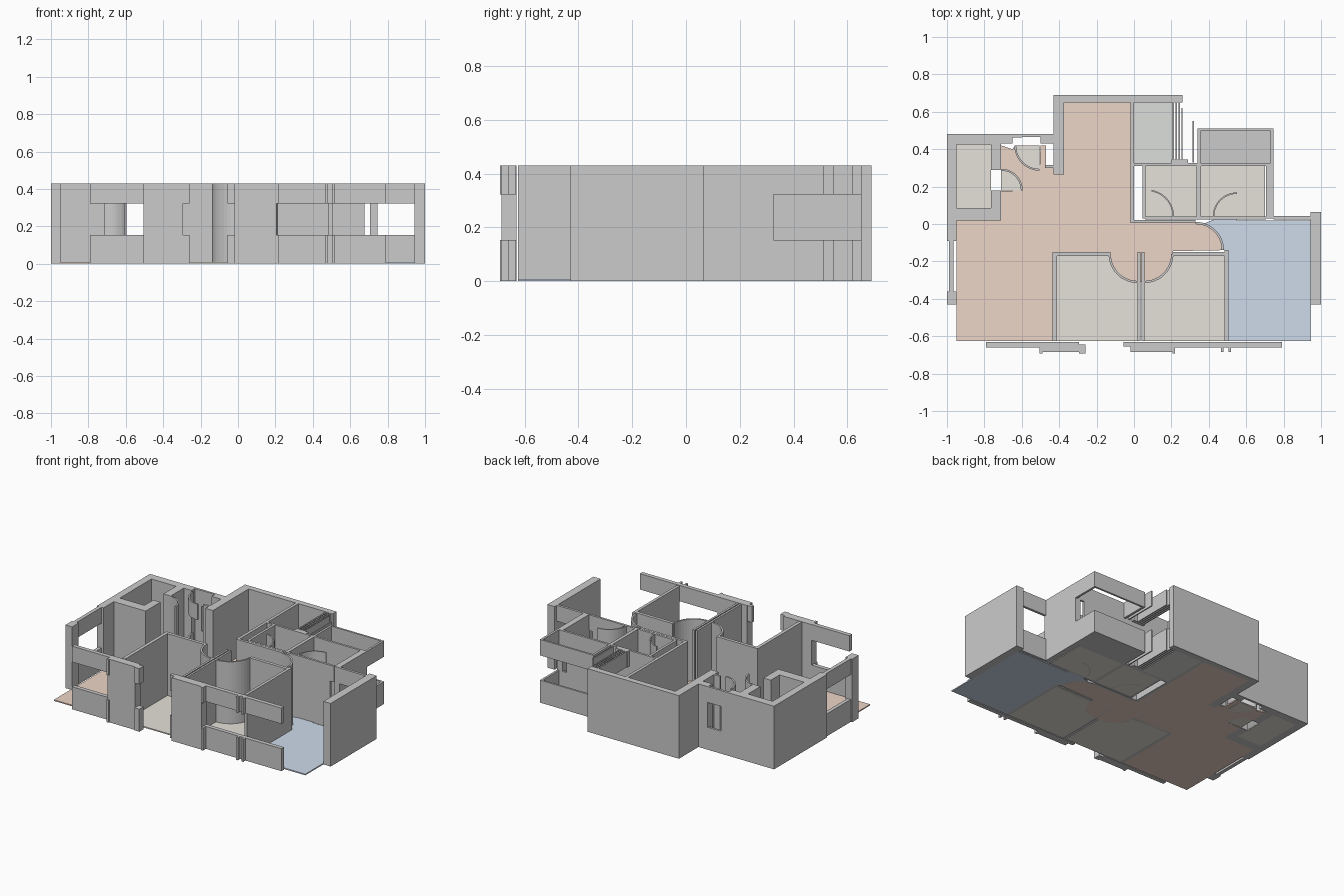
import bpy, bmesh
from math import cos, sin, radians

H = 0.43              # wall height
SILL, HEAD = 0.153, 0.322   # window opening
FLOOR = 0.008


def prism(bm, pts, z0, z1):
    """Extrude an outline straight up."""
    vs = [bm.verts.new((x, y, z0)) for x, y in pts]
    f = bm.faces.new(vs)
    top = bmesh.ops.extrude_face_region(bm, geom=[f])
    vt = [v for v in top["geom"] if isinstance(v, bmesh.types.BMVert)]
    bmesh.ops.translate(bm, verts=vt, vec=(0, 0, z1 - z0))


def finish(name, bm, color=None):
    bmesh.ops.recalc_face_normals(bm, faces=bm.faces)
    me = bpy.data.meshes.new(name)
    bm.to_mesh(me)
    bm.free()
    ob = bpy.data.objects.new(name, me)
    bpy.context.collection.objects.link(ob)
    if color:
        mat = bpy.data.materials.new(name + "_color")
        mat.diffuse_color = (*color, 1)
        me.materials.append(mat)
    return ob


def spans(window):
    return [(0, SILL), (HEAD, H)] if window else [(0, H)]


def walls(name, rects, window=False):
    """Rectangles (x0, x1, y0, y1), full height or split by a window opening."""
    bm = bmesh.new()
    for x0, x1, y0, y1 in rects:
        for z0, z1 in spans(window):
            prism(bm, [(x0, y0), (x1, y0), (x1, y1), (x0, y1)], z0, z1)
    finish(name, bm)


def arc(cx, cy, r, a0, a1, n=12):
    return [(cx + r * cos(radians(a0 + (a1 - a0) * i / n)),
             cy + r * sin(radians(a0 + (a1 - a0) * i / n))) for i in range(n + 1)]


def door(name, cx, cy, r, a0, a1, t=0.012, window=False):
    """Quarter-round door swing."""
    bm = bmesh.new()
    pts = arc(cx, cy, r + t / 2, a0, a1) + arc(cx, cy, r - t / 2, a1, a0)
    for z0, z1 in spans(window):
        prism(bm, pts, z0, z1)
    finish(name, bm)


def floor(name, pts, color):
    bm = bmesh.new()
    prism(bm, pts, 0, FLOOR)
    finish(name, bm, color)


def rect(x0, x1, y0, y1):
    return [(x0, y0), (x1, y0), (x1, y1), (x0, y1)]


RED, BLUE = (0.85, 0.67, 0.58), (0.62, 0.71, 0.83)
BEIGE, GREEN, DARK = (0.79, 0.76, 0.70), (0.72, 0.74, 0.71), (0.64, 0.64, 0.65)

# Store room block on the left and the left outer wall
walls("store_room_walls", [(-1, -0.95, 0.02, 0.48), (-0.95, -0.71, 0.425, 0.48),
                           (-0.765, -0.71, 0.29, 0.425), (-0.765, -0.71, 0.02, 0.18),
                           (-0.95, -0.765, 0.02, 0.085)])
walls("left_wall_piers", [(-1, -0.95, -0.43, -0.36), (-1, -0.95, -0.09, 0.02)])
walls("left_window", [(-0.99, -0.965, -0.36, -0.09)], True)

# Back left wall with window and entry nook
walls("back_left_wall", [(-0.71, -0.6, 0.463, 0.48), (-0.71, -0.65, 0.43, 0.463),
                         (-0.5, -0.43, 0.43, 0.48), (-0.475, -0.43, 0.3, 0.315)])
walls("back_left_window", [(-0.6, -0.5, 0.465, 0.48)], True)

# Thick walls of the tall back room
walls("back_room_walls", [(-0.43, 0.26, 0.65, 0.69), (-0.43, -0.375, 0.265, 0.65),
                          (-0.02, 0.0, 0.02, 0.65)])
walls("kitchen_window", [(x, x + 0.009, 0.345, 0.65) for x in (0.205, 0.221, 0.237)]
      + [(0.253, 0.26, 0.345, 0.62), (0.2, 0.29, 0.32, 0.345),
         (0.314, 0.322, 0.33, 0.55)], True)

# Service rooms and balcony
walls("bathroom_walls", [(0.0, 0.675, 0.31, 0.325), (0.705, 0.745, 0.03, 0.325),
                         (0.335, 0.357, 0.03, 0.31), (0.045, 0.062, 0.03, 0.31),
                         (-0.02, 0.33, 0.005, 0.022), (0.06, 0.675, 0.025, 0.04)])
walls("bathroom_windows", [(0.675, 0.705, 0.31, 0.325), (0.675, 0.705, 0.025, 0.04)], True)
walls("balcony_parapet", [(0.34, 0.355, 0.325, 0.51), (0.355, 0.73, 0.497, 0.51),
                          (0.73, 0.745, 0.325, 0.51)], True)

# Right outer wall and the window joining it
walls("right_wall", [(0.945, 1, -0.43, 0.065)])
walls("back_right_window", [(0.745, 0.945, 0.025, 0.042)], True)

# Bedroom partitions along the corridor
walls("bedroom_partitions", [(-0.435, -0.412, -0.625, -0.15), (-0.412, -0.125, -0.172, -0.15),
                             (0.02, 0.034, -0.625, -0.15), (0.041, 0.055, -0.625, -0.15),
                             (0.205, 0.485, -0.172, -0.15), (0.485, 0.505, -0.625, -0.14)])

# Front facade: piers and windows
walls("front_piers", [(-0.505, -0.295, -0.685, -0.63), (-0.02, 0.205, -0.685, -0.63)])
walls("front_pier_trim", [(-0.505, -0.49, -0.692, -0.685), (0.205, 0.22, -0.692, -0.63),
                          (-0.295, -0.26, -0.692, -0.645), (-0.055, -0.02, -0.655, -0.632)], True)
walls("front_windows", [(-0.79, -0.505, -0.66, -0.632), (0.22, 0.79, -0.66, -0.632),
                        (0.465, 0.478, -0.685, -0.66), (0.505, 0.518, -0.685, -0.66)], True)

# Curved door swings
door("bedroom_door_left", 0.02, -0.16, 0.15, 180, 270)
door("bedroom_door_middle", 0.055, -0.16, 0.15, 270, 360)
door("bedroom_door_right", 0.33, -0.14, 0.145, 0, 90)
door("bathroom_door_left", 0.07, 0.04, 0.14, 0, 80, 0.008)
door("bathroom_door_right", 0.55, 0.04, 0.125, 90, 180, 0.008)
door("store_room_door", -0.71, 0.18, 0.11, 0, 90, 0.01)
door("entry_door", -0.505, 0.42, 0.13, 180, 270, 0.01, True)

# Living room floor, cut around the door swings
floor("living_floor",
      [(-0.95, -0.625), (-0.435, -0.625), (-0.435, -0.15)]
      + arc(0.02, -0.16, 0.15, 180, 270) + arc(0.055, -0.16, 0.15, 270, 360)
      + [(0.21, -0.145)] + arc(0.33, -0.14, 0.145, 0, 90)
      + [(-0.02, 0.015), (-0.02, 0.65), (-0.375, 0.65), (-0.375, 0.265), (-0.43, 0.265),
         (-0.43, 0.3), (-0.47, 0.3), (-0.47, 0.42), (-0.5, 0.42)]
      + arc(-0.505, 0.42, 0.13, 270, 180)
      + [(-0.65, 0.4), (-0.71, 0.42)] + arc(-0.71, 0.18, 0.11, 90, 0)
      + [(-0.71, 0.175), (-0.71, 0.02), (-0.95, 0.02)], RED)

# Remaining floors
floor("right_bedroom_floor",
      [(0.505, -0.625), (0.945, -0.625), (0.945, 0.018), (0.55, 0.018), (0.55, 0.025),
       (0.43, 0.025)] + arc(0.33, -0.14, 0.145, 75, 0) + [(0.505, -0.14)], BLUE)
floor("left_bedroom_floor", [(-0.412, -0.625), (0.02, -0.625)]
      + arc(0.02, -0.16, 0.15, 270, 180) + [(-0.412, -0.165)], BEIGE)
floor("middle_bedroom_floor", [(0.485, -0.165)] + arc(0.055, -0.16, 0.15, 360, 270)
      + [(0.055, -0.625), (0.485, -0.625)], BEIGE)
floor("store_room_floor", rect(-0.95, -0.765, 0.085, 0.425), BEIGE)
floor("store_door_floor", [(-0.71, 0.18)] + arc(-0.71, 0.18, 0.11, 0, 90), BEIGE)
floor("entry_door_floor", [(-0.505, 0.42)] + arc(-0.505, 0.42, 0.13, 180, 270), BEIGE)
floor("bathroom_floor_left", rect(0.062, 0.335, 0.04, 0.31), BEIGE)
floor("bathroom_floor_right", rect(0.357, 0.7, 0.04, 0.31), BEIGE)
floor("kitchen_floor", rect(0.0, 0.205, 0.325, 0.65), GREEN)
floor("balcony_floor", rect(0.355, 0.73, 0.325, 0.497), DARK)
